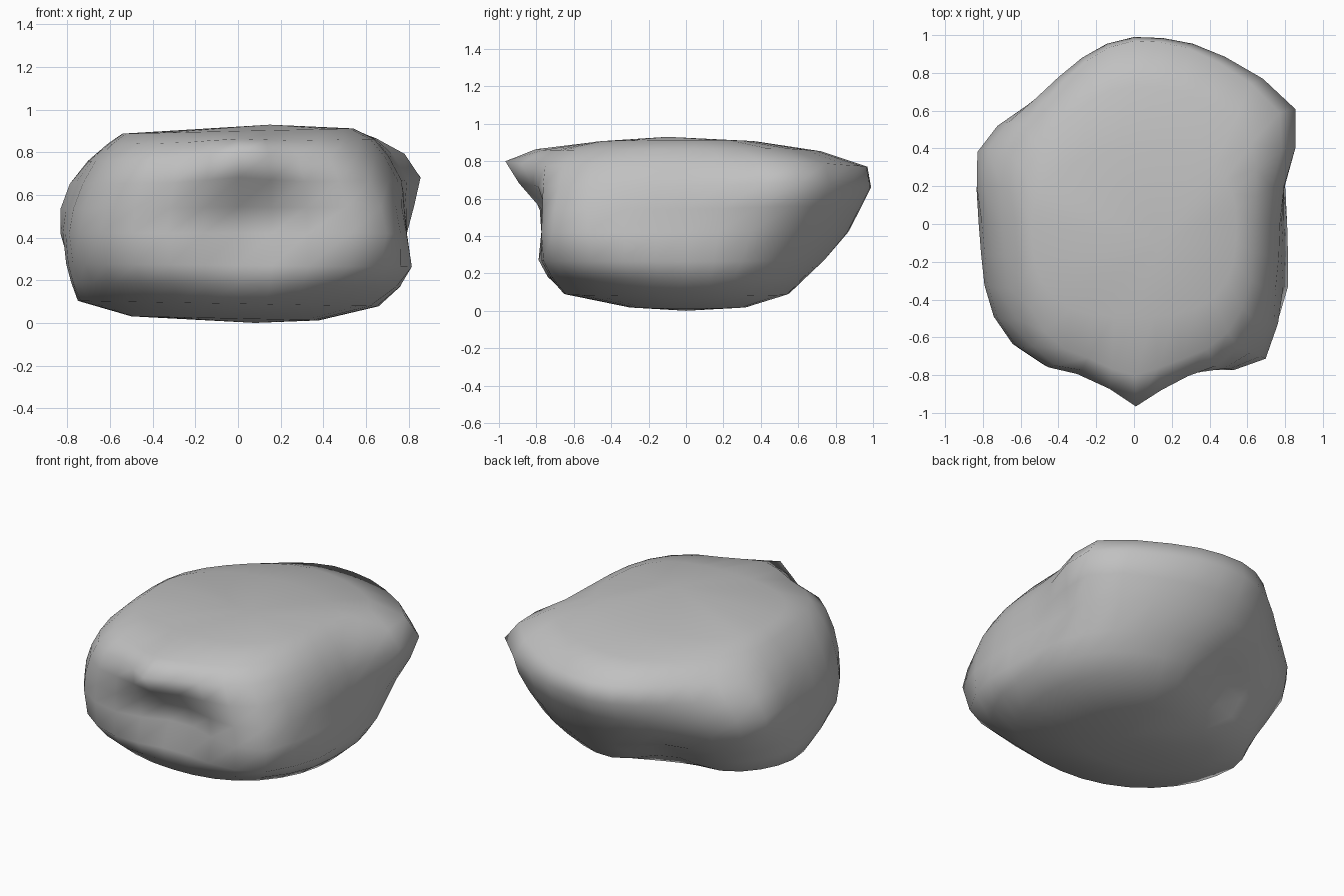
import bpy, bmesh, math
from mathutils import Vector

cube = bpy.data.objects.get("Cube")
if cube:
    bpy.data.objects.remove(cube, do_unlink=True)

SIDES = 32

# Stone cross-sections: height, reach to -x, +x, -y, +y,
# then squareness of the front, back at +x and back at -x
levels = [
    (0.02, 0.50, 0.38, 0.31, 0.35, 2.0, 2.0, 1.8),
    (0.09, 0.75, 0.66, 0.66, 0.57, 2.1, 2.3, 1.7),
    (0.18, 0.78, 0.76, 0.76, 0.66, 2.4, 2.3, 1.7),
    (0.27, 0.80, 0.81, 0.82, 0.75, 2.7, 2.3, 1.7),
    (0.42, 0.81, 0.79, 0.80, 0.87, 3.0, 2.4, 1.7),
    (0.54, 0.79, 0.78, 0.81, 0.93, 3.0, 2.5, 1.7),
    (0.66, 0.75, 0.77, 0.84, 0.99, 2.8, 2.6, 1.7),
    (0.77, 0.69, 0.71, 0.84, 0.97, 2.7, 2.5, 1.7),
    (0.85, 0.61, 0.64, 0.74, 0.73, 2.7, 2.3, 1.8),
    (0.90, 0.54, 0.54, 0.49, 0.40, 2.9, 2.3, 2.0),
]

# Lumps and dents: centre, radius, push
lumps = [
    ((-0.01, -0.85, 0.75), 0.17, (0.01, -0.16, 0.03)),  # front beak
    ((0.08, -0.81, 0.47), 0.25, (0.00, 0.13, 0.00)),    # hollow under beak
    ((-0.22, -0.84, 0.76), 0.13, (0.00, 0.06, 0.00)),   # notch beside beak
    ((0.68, 0.56, 0.68), 0.28, (0.17, 0.02, 0.02)),     # back shoulder
    ((0.62, -0.66, 0.42), 0.22, (0.07, -0.08, 0.00)),   # front corner
    ((0.79, -0.36, 0.27), 0.18, (0.03, 0.00, 0.00)),    # low side corner
    ((-0.70, 0.38, 0.54), 0.27, (-0.13, 0.04, 0.00)),   # side bulge
    ((-0.22, 0.55, 0.16), 0.24, (0.02, -0.08, 0.07)),   # hollow under the back
]


def ring_point(level, angle):
    z, left, right, front, back, front_p, back_right_p, back_left_p = level
    c, s = math.cos(angle), math.sin(angle)
    p = front_p if s < 0 else back_right_p if c > 0 else back_left_p
    r = (abs(c) ** p + abs(s) ** p) ** (-1 / p)
    x = r * c * (right if c > 0 else left)
    y = r * s * (back if s > 0 else front)
    return Vector((x, y, z + 0.05 * x * (z - 0.45)))


def pushed(point):
    result = point.copy()
    for centre, radius, push in lumps:
        d = (point - Vector(centre)).length / radius
        result += Vector(push) * math.exp(-d * d)
    return result


# Loft the sections and close both ends with fans
bm = bmesh.new()
rings = [[bm.verts.new(pushed(ring_point(level, math.tau * i / SIDES)))
          for i in range(SIDES)] for level in levels]
bottom = bm.verts.new((0.08, 0.0, 0.0))
top = bm.verts.new((0.15, -0.1, 0.93))
for i in range(SIDES):
    j = (i + 1) % SIDES
    for low, high in zip(rings, rings[1:]):
        bm.faces.new((low[i], low[j], high[j], high[i]))
    bm.faces.new((bottom, rings[0][j], rings[0][i]))
    bm.faces.new((top, rings[-1][i], rings[-1][j]))
bmesh.ops.recalc_face_normals(bm, faces=bm.faces[:])
for face in bm.faces:
    face.smooth = True

mesh = bpy.data.meshes.new("boulder")
bm.to_mesh(mesh)
bm.free()
boulder = bpy.data.objects.new("boulder", mesh)
bpy.context.collection.objects.link(boulder)

# Stone colour
stone = bpy.data.materials.new("stone_grey")
stone.use_nodes = True
grey = (0.53, 0.53, 0.53, 1)
stone.diffuse_color = grey
stone.node_tree.nodes["Principled BSDF"].inputs["Base Color"].default_value = grey
mesh.materials.append(stone)
